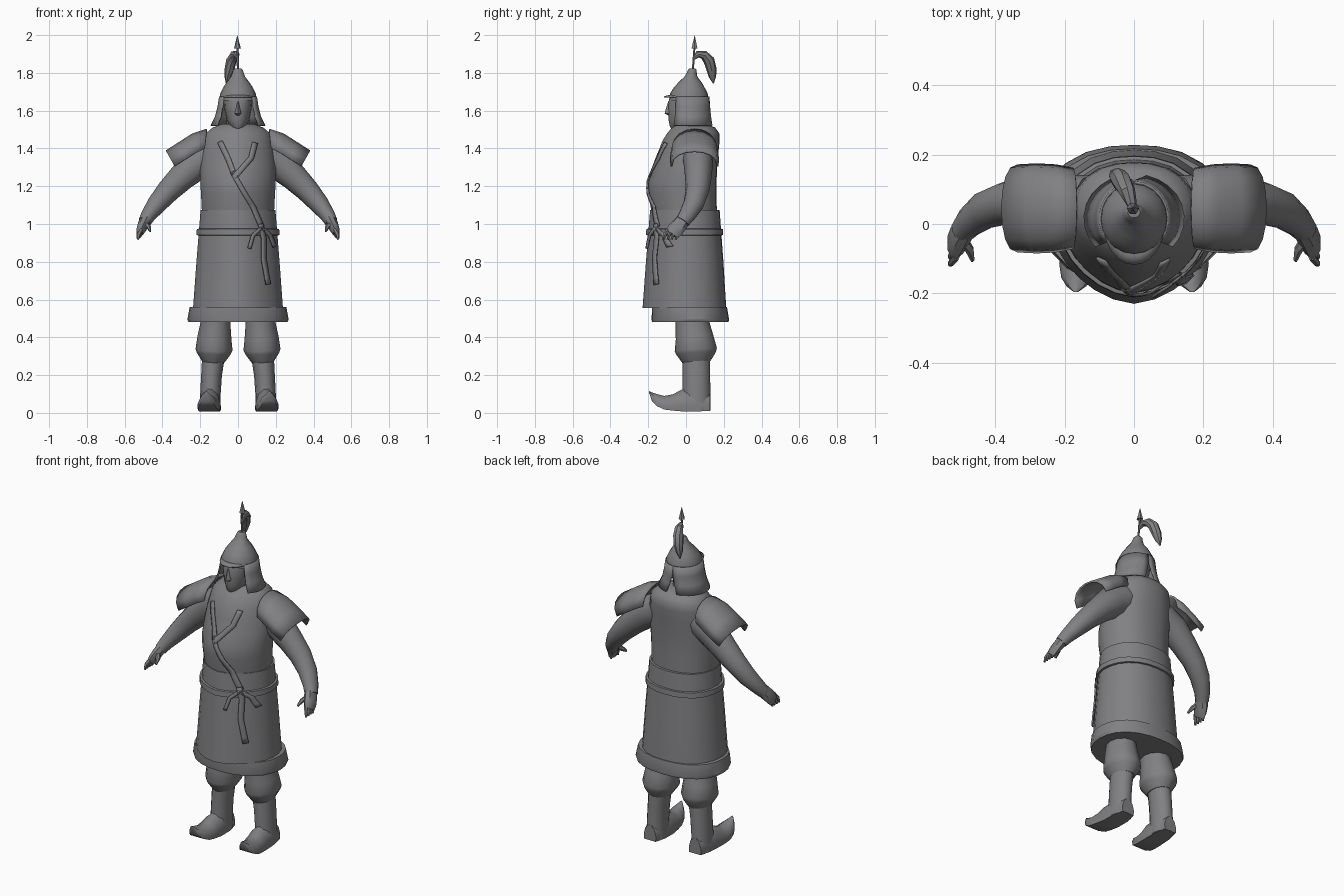
import bpy, bmesh
from math import sin, cos, pi, radians
from mathutils import Vector as V

grey = bpy.data.materials.new("slate grey")
grey.diffuse_color = (0.22, 0.22, 0.23, 1)


def make(name, rows, closed=True, caps=True, thick=0, angle=40):
    """Skin a list of point rows into one surface."""
    bm = bmesh.new()
    vs = [[bm.verts.new(p) for p in r] for r in rows]
    n = len(rows[0])
    for a, b in zip(vs, vs[1:]):
        for i in range(n if closed else n - 1):
            j = (i + 1) % n
            bm.faces.new((a[i], a[j], b[j], b[i]))
    if closed and caps:
        bm.faces.new(vs[0])
        bm.faces.new(vs[-1])
    bmesh.ops.recalc_face_normals(bm, faces=bm.faces)
    me = bpy.data.meshes.new(name)
    bm.to_mesh(me)
    bm.free()
    me.materials.append(grey)
    ob = bpy.data.objects.new(name, me)
    bpy.context.collection.objects.link(ob)
    bpy.ops.object.select_all(action='DESELECT')
    ob.select_set(True)
    bpy.context.view_layer.objects.active = ob
    bpy.ops.object.shade_smooth_by_angle(angle=radians(angle))
    if thick:
        m = ob.modifiers.new("thickness", 'SOLIDIFY')
        m.thickness, m.offset = thick, 0
    return ob


def oval(z, rx, yf, yb, n=24, pf=1.7, pb=2.3):
    """Flat ring: half width, front y and back y."""
    yc, out = (yf + yb) / 2, []
    for i in range(n):
        c, s = cos(2 * pi * i / n), sin(2 * pi * i / n)
        p = pb if s > 0 else pf
        k = (abs(c) ** p + abs(s) ** p) ** (-1 / p)
        out.append((rx * c * k, yc + (yb - yf) / 2 * s * k, z))
    return out


def tube(name, pts, n=10, up=(0, 1, 0), side=1, caps=True, angle=40):
    """Limb along points (x, y, z, half width, half depth)."""
    rows, c = [], [V(p[:3]) for p in pts]
    for i, p in enumerate(pts):
        t = (c[min(i + 1, len(c) - 1)] - c[max(i - 1, 0)]).normalized()
        u = V(up).cross(t).normalized()
        v = t.cross(u)
        row = [c[i] + u * p[3] * cos(2 * pi * k / n) + v * p[4] * sin(2 * pi * k / n) for k in range(n)]
        rows.append([(q.x * side, q.y, q.z) for q in row])
    return make(name, rows, caps=caps, angle=angle)


# Torso and skirt
TORSO = [(1.0, .188, -.18, .165), (1.08, .192, -.185, .163), (1.16, .196, -.20, .162), (1.23, .20, -.197, .162),
         (1.30, .20, -.168, .165), (1.38, .19, -.148, .172), (1.44, .18, -.125, .178), (1.48, .17, -.10, .176),
         (1.51, .135, -.075, .155), (1.53, .085, -.05, .11)]
SKIRT = [(.555, .238, -.23, .213), (.8, .22, -.212, .198), (1.075, .198, -.19, .178)]
HEM = [(.48, .262, -.18, .225), (.495, .268, -.182, .228), (.56, .256, -.18, .217)]
make("torso", [oval(*r) for r in TORSO])
make("skirt", [oval(*r) for r in SKIRT], angle=30)
make("hem_trim", [oval(*r, pf=2.2) for r in HEM], angle=30)
belt = [(.94, .212, -.206, .19), (.942, .22, -.212, .197), (.973, .218, -.21, .195), (.975, .208, -.204, .188)]
make("belt", [oval(*r) for r in belt], angle=30)


def front_y(x, z):
    """Front surface depth of torso or skirt."""
    prof = SKIRT if z < 1.075 else TORSO
    for a, b in zip(prof, prof[1:]):
        if a[0] <= z <= b[0]:
            f = (z - a[0]) / (b[0] - a[0])
            rx, yf, yb = [a[k] + (b[k] - a[k]) * f for k in (1, 2, 3)]
            return (yf + yb) / 2 - (yb - yf) / 2 * max(0, 1 - abs(x / rx) ** 1.7) ** (1 / 1.7)


def ribbon(name, pts, w=.013, lift=.008):
    """Cloth strip that follows the front of the body."""
    mid = []
    for a, b in zip(pts, pts[1:]):
        mid += [(V(a).lerp(V(b), k / 4)) for k in range(4)]
    mid.append(V(pts[-1]))
    rows = []
    for i, p in enumerate(mid):
        t = (mid[min(i + 1, len(mid) - 1)] - mid[max(i - 1, 0)]).normalized()
        s = V((-t.y, t.x)) * w
        rows.append([(q.x, front_y(q.x, q.y) - lift, q.y) for q in (p - s, p, p + s)])
    make(name, rows, closed=False, thick=.008)


ribbon("lapel_right", [(-.095, 1.435), (-.05, 1.34), (-.02, 1.26)], .014)
ribbon("lapel_left", [(.09, 1.43), (.07, 1.35), (0, 1.27), (-.02, 1.25)], .014)
ribbon("sash_diagonal", [(-.03, 1.275), (.03, 1.17), (.08, 1.09), (.125, .985)])
ribbon("sash_tail_long", [(.12, 1.0), (.135, .93), (.135, .82), (.16, .68)], .012, .016)
ribbon("sash_tail_short", [(.125, .98), (.08, .94), (.06, .87)], .009, .016)
ribbon("sash_tail_side", [(.125, .98), (.17, .94), (.195, .88)], .009, .016)

for s, tag in ((1, "left"), (-1, "right")):
    # Baggy trouser leg: x, y, z, half width, half depth
    tube("trouser_" + tag, [(.12, .03, .56, .075, .085), (.12, .035, .47, .08, .09), (.125, .045, .40, .09, .1),
                            (.127, .052, .335, .098, .112), (.128, .052, .315, .09, .105),
                            (.13, .055, .27, .06, .075)], 12, side=s)
    # Boot shaft
    tube("boot_shaft_" + tag, [(.13, .055, .30, .06, .072), (.14, .055, .2, .055, .073),
                               (.146, .055, .1, .054, .074), (.147, .055, .012, .056, .075)], 12, side=s)
    # Boot foot with curled toe, lofted from heel to tip: y, top z, bottom z, half width
    rows = []
    for y, top, bot, w in ((.128, .10, .01, .04), (.06, .13, .008, .055), (-.02, .125, .008, .058),
                           (-.07, .098, .012, .058), (-.115, .09, .018, .056), (-.155, .10, .036, .046),
                           (-.18, .108, .062, .028), (-.196, .116, .108, .006)):
        x, h = .148 + max(0, -y) * .1, top - bot
        rows.append([(s * (x + w * a), y, bot + h * b) for a, b in
                     ((-.95, 0), (.95, 0), (1, .35), (.75, .75), (.2, 1), (-.2, 1), (-.75, .75), (-1, .35))])
    make("boot_foot_" + tag, rows)
    # Arm
    tube("arm_" + tag, [(.13, .06, 1.37, .09, .08), (.22, .065, 1.32, .088, .078), (.30, .065, 1.245, .072, .07),
                        (.37, .06, 1.175, .062, .062), (.43, .04, 1.105, .052, .055),
                        (.475, .005, 1.045, .04, .045), (.495, -.02, 1.01, .034, .038)], 12, side=s)
    # Hand, fingers and thumb
    tube("palm_" + tag, [(.485, -.01, 1.03, .03, .036), (.502, -.035, .995, .03, .042),
                         (.515, -.06, .965, .024, .044), (.522, -.075, .945, .016, .038)], 8, side=s)
    for k in range(4):
        dy = -.033 + .021 * k
        tube("finger_%d_%s" % (k + 1, tag), [(.513, -.062 + dy, .97, .012, .011), (.526, -.078 + dy, .945, .011, .01),
                                             (.53, -.085 + dy, .918, .006, .006)], 6, side=s)
    tube("thumb_" + tag, [(.495, -.045, 1.005, .014, .016), (.473, -.075, .985, .013, .014),
                          (.465, -.105, .962, .006, .007)], 6, side=s)
    # Arched shoulder guard: top x, top z, skirt x, skirt z
    rows = []
    for tx, tz, ex, ez, hy in ((.165, 1.50, .175, 1.40, .112), (.24, 1.475, .225, 1.375, .122),
                               (.31, 1.43, .28, 1.34, .125), (.38, 1.385, .335, 1.305, .122)):
        row = []
        for k in range(9):
            a = pi * k / 8
            f = sin(a) ** .8 if 0 < k < 8 else 0
            row.append((s * (ex + (tx - ex) * f), .045 - hy * cos(a), ez + (tz - ez) * f))
        rows.append(row)
    make("shoulder_guard_" + tag, rows, closed=False, thick=.01)

# Head, nose and neck
make("neck", [oval(z, .06, -.04, .08, 12, 2, 2) for z in (1.48, 1.58)])
HEAD = [(1.50, .02, -.075, .0), (1.515, .04, -.085, .05), (1.55, .06, -.092, .085), (1.60, .07, -.095, .10),
        (1.65, .076, -.092, .105), (1.70, .07, -.075, .095)]
make("head", [oval(*r, 16, 2, 2) for r in HEAD])
make("nose", [oval(z, w, y, -.07, 8, 1.4, 2) for z, w, y in
              ((1.575, .012, -.095), (1.585, .018, -.113), (1.61, .012, -.107), (1.65, .007, -.093))])

# Helmet dome, visor and finial
DOME = [(1.655, .098, -.09, .118), (1.69, .094, -.085, .115), (1.72, .08, -.066, .1), (1.75, .06, -.04, .083),
        (1.78, .038, -.008, .06), (1.80, .03, .004, .057), (1.815, .025, .01, .056), (1.823, .018, .018, .05)]
make("helmet_dome", [oval(*r, 20, 2, 2) for r in DOME])
rows = []
for r, z in ((.075, 1.682), (.1, 1.678), (.122, 1.672)):
    rows.append([(r * .72 * sin(a), .005 - r * cos(a), z) for a in [radians(-75 + 15 * k) for k in range(11)]])
make("visor", rows, closed=False, thick=.007)
tube("spike_rod", [(0, .036, 1.81, .006, .006), (-.003, .045, 1.94, .006, .006)], 6)
tube("spike_tip", [(-.003, .045, 1.93, .018, .018), (-.004, .046, 1.998, .001, .001)], 6, angle=20)

# Flared neck and ear flaps, split at the back
for s, tag in ((1, "left"), (-1, "right")):
    rows = []
    for z, rx, ry, gap in ((1.675, .097, .104, 0), (1.62, .106, .108, 2), (1.57, .118, .114, 8), (1.52, .142, .124, 14)):
        row = []
        for k in range(9):
            a = radians(-40 + (130 - gap) * k / 8)
            row.append((s * rx * cos(a), .016 + ry * sin(a), z))
        rows.append(row)
    make("helmet_flap_" + tag, rows, closed=False, thick=.008)

# Drooping plume
tube("plume", [(-.003, .04, 1.875, .008, .008), (-.008, .062, 1.898, .018, .016), (-.02, .095, 1.895, .024, .024),
               (-.035, .122, 1.865, .03, .028), (-.045, .135, 1.82, .027, .026), (-.055, .14, 1.78, .02, .018),
               (-.062, .145, 1.745, .003, .003)], 8, up=(1, 0, 0))
